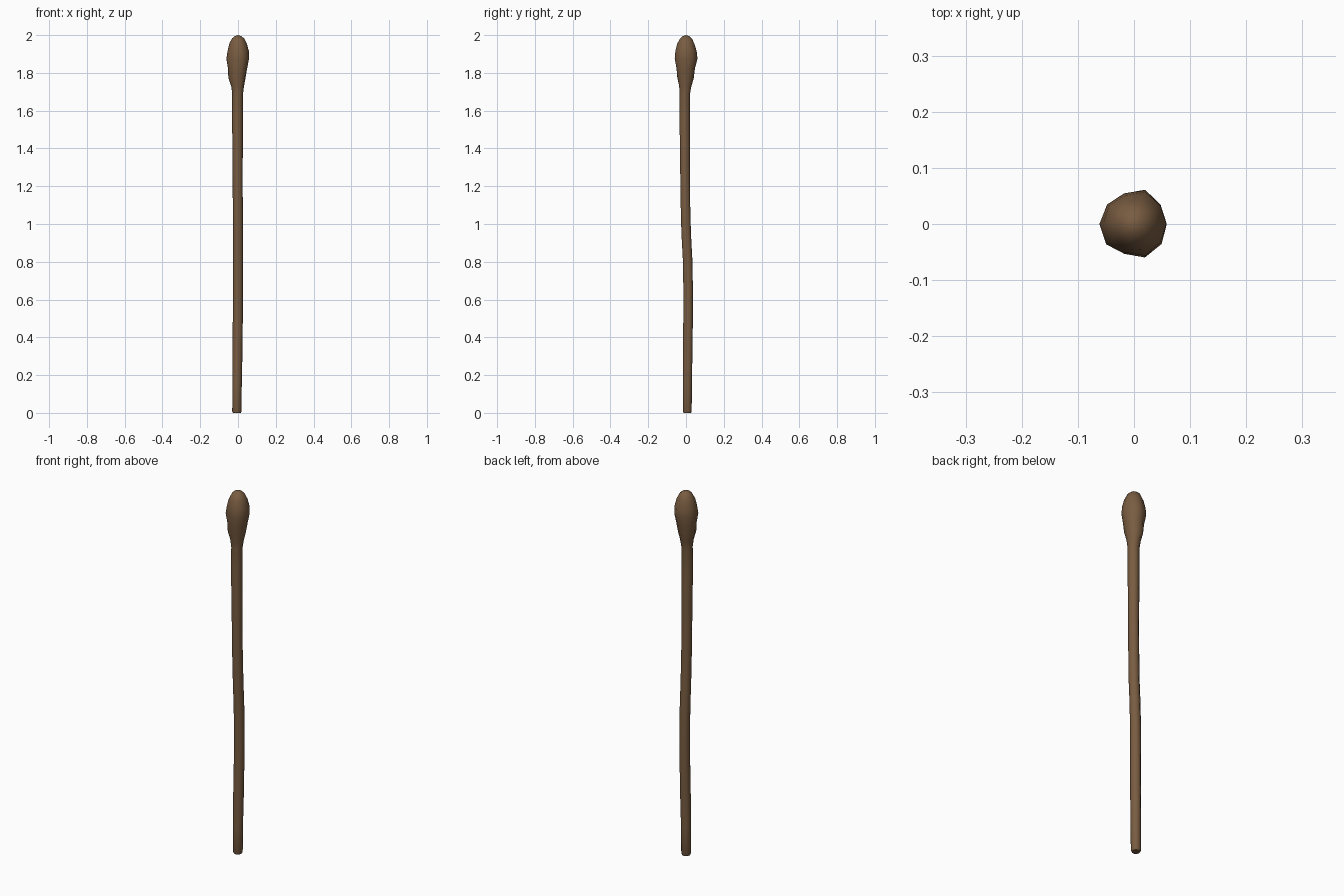
import bpy, bmesh, math

SIDES = 10

wood = bpy.data.materials.new("brown wood")
wood.diffuse_color = (0.19, 0.107, 0.053, 1)

# rings: height, centre x, centre y, radius, lumpiness
RINGS = [
    (0.00, -0.006, 0.007, 0.021, 0), (0.008, -0.006, 0.007, 0.0245, 0),
    (0.15, -0.005, 0.007, 0.025, 0), (0.32, -0.003, 0.009, 0.0265, 0.1),
    (0.50, -0.001, 0.011, 0.0265, 0.1), (0.68, 0.000, 0.011, 0.0265, 0.1),
    (0.82, 0.000, 0.008, 0.0265, 0), (0.95, 0.000, 0.001, 0.0265, 0),
    (1.10, -0.001, -0.003, 0.0265, 0), (1.25, -0.002, -0.005, 0.0265, 0.1),
    (1.40, -0.002, -0.006, 0.0275, 0.1), (1.56, -0.003, -0.007, 0.0285, 0),
    (1.69, -0.002, -0.006, 0.0285, 0), (1.73, -0.002, -0.004, 0.034, 0.3),
    (1.775, -0.004, -0.003, 0.0455, 0.8), (1.825, -0.001, -0.002, 0.0510, 0.6),
    (1.875, 0.000, 0.000, 0.0600, 1), (1.915, 0.002, 0.000, 0.0565, 0.7),
    (1.955, 0.001, -0.001, 0.0465, 0.4), (1.982, 0.001, 0.000, 0.033, 0.2),
    (1.995, 0.000, 0.000, 0.017, 0),
]


def lump(i, z):
    """Knobbly surface, different on each side and height."""
    a = 2 * math.pi * i / SIDES
    return 0.05 * math.sin(3 * a + 9 * z) + 0.03 * math.cos(5 * a + 23 * z)


# shaft and knob lofted as one tapered, slightly bent stick
bm = bmesh.new()
loops = []
for z, cx, cy, r, k in RINGS:
    ring = []
    for i in range(SIDES):
        a = 2 * math.pi * i / SIDES
        rr = r * (1 + k * lump(i, z))
        ring.append(bm.verts.new((cx + rr * math.cos(a), cy + rr * math.sin(a), z)))
    loops.append(ring)
for low, high in zip(loops, loops[1:]):
    for i in range(SIDES):
        j = (i + 1) % SIDES
        bm.faces.new((low[i], low[j], high[j], high[i]))
bm.faces.new(loops[0][::-1])
tip = bm.verts.new((0, 0, 2.0))
for i in range(SIDES):
    bm.faces.new((loops[-1][i], loops[-1][(i + 1) % SIDES], tip))

mesh = bpy.data.meshes.new("wooden_staff")
bm.to_mesh(mesh)
bm.free()
mesh.materials.append(wood)
staff = bpy.data.objects.new("wooden_staff", mesh)
bpy.context.collection.objects.link(staff)

# smooth sides, crisp edge at the foot
bpy.context.view_layer.objects.active = staff
staff.select_set(True)
bpy.ops.object.shade_smooth_by_angle(angle=math.radians(50))
